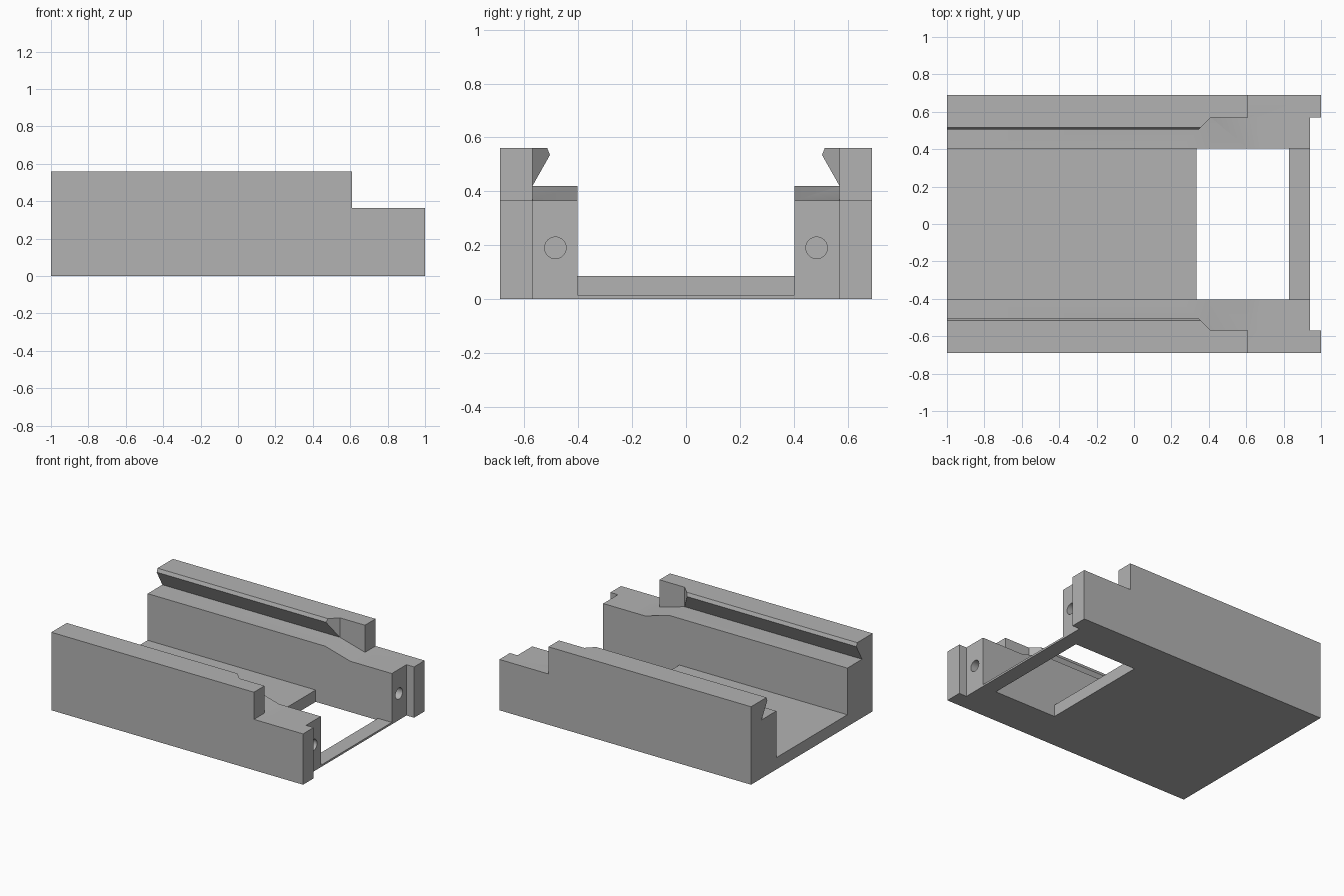
import bpy, bmesh, math
from mathutils import Vector

if "Cube" in bpy.data.objects:
    bpy.data.objects.remove(bpy.data.objects["Cube"], do_unlink=True)

grey = bpy.data.materials.new("plain_grey")
grey.use_nodes = True
GREY = (0.45, 0.45, 0.45, 1)
grey.diffuse_color = GREY
grey.node_tree.nodes["Principled BSDF"].inputs["Base Color"].default_value = GREY


def prism(name, outline, axis, start, end):
    """Extrude a 2D outline along the given axis (outline uses the other two, in order)."""
    bm = bmesh.new()
    verts = []
    for a, b in outline:
        co = [a, b]
        co.insert(axis, start)
        verts.append(bm.verts.new(co))
    face = bm.faces.new(verts)
    ext = bmesh.ops.extrude_face_region(bm, geom=[face])
    shift = Vector((0, 0, 0))
    shift[axis] = end - start
    moved = [g for g in ext["geom"] if isinstance(g, bmesh.types.BMVert)]
    bmesh.ops.translate(bm, vec=shift, verts=moved)
    bmesh.ops.recalc_face_normals(bm, faces=bm.faces)
    mesh = bpy.data.meshes.new(name)
    bm.to_mesh(mesh)
    bm.free()
    mesh.materials.append(grey)
    obj = bpy.data.objects.new(name, mesh)
    bpy.context.collection.objects.link(obj)
    return obj


def box(name, x, y, z):
    return prism(name, [(x[0], y[0]), (x[1], y[0]), (x[1], y[1]), (x[0], y[1])], 2, *z)


def combine(target, other, operation):
    mod = target.modifiers.new(other.name, "BOOLEAN")
    mod.operation, mod.solver, mod.object = operation, "EXACT", other
    other.hide_render = True
    other.hide_set(True)
    return other


INNER, LEDGE, OUTER = 0.403, 0.57, 0.69      # side wall stations in y
TOP, SHELF, LOW = 0.56, 0.42, 0.365          # heights
POST, STEP, RAMP = 0.94, 0.61, 0.41          # stations in x

# Side wall with an undercut dovetail rail
body = prism("slide_body", [(INNER, 0), (OUTER, 0), (OUTER, TOP), (0.515, TOP),
                            (0.505, 0.535), (LEDGE, SHELF), (INNER, SHELF)], 0, -1, 1)

circle = [(0.485 + 0.04 * math.cos(t * math.tau / 32),
           0.19 + 0.04 * math.sin(t * math.tau / 32)) for t in range(32)]
helpers = [
    # Lowered end of the wall
    combine(body, box("step_cutter", (STEP, 1.2), (0.3, 0.8), (LOW, 0.8)), "DIFFERENCE"),
    # Slope from the ledge down to the low end
    combine(body, prism("ramp_cutter", [(RAMP, SHELF), (STEP, LOW), (0.7, LOW), (0.7, 0.8),
                                        (RAMP, 0.8)], 1, 0.3, LEDGE), "DIFFERENCE"),
    # Angled end of the rail overhang
    combine(body, prism("rail_end_cutter", [(RAMP, LEDGE), (RAMP - 0.27, 0.3), (0.7, 0.3),
                                            (0.7, LEDGE)], 2, SHELF, 0.8), "DIFFERENCE"),
    # Recessed post end and its blind screw hole
    combine(body, box("post_cutter", (POST, 1.2), (0.3, LEDGE), (-0.2, 0.8)), "DIFFERENCE"),
    combine(body, prism("screw_hole_cutter", circle, 0, 0.7, 1.1), "DIFFERENCE"),
]

# Opposite wall
mirror = body.modifiers.new("opposite_wall", "MIRROR")
mirror.use_axis = (False, True, False)
mirror.use_clip = False
mirror.use_mirror_merge = False

# Floor plate and the thin lip beyond the opening
helpers += [
    combine(body, box("floor_plate", (-1, 0.335), (-INNER, INNER), (0, 0.085)), "UNION"),
    combine(body, box("thin_lip", (0.83, POST), (-INNER, INNER), (0, 0.014)), "UNION"),
]

# Bake the modifiers and drop the helpers
bpy.context.view_layer.update()
graph = bpy.context.evaluated_depsgraph_get()
baked = bpy.data.meshes.new_from_object(body.evaluated_get(graph))
body.modifiers.clear()
body.data = baked
for helper in helpers:
    bpy.data.objects.remove(helper, do_unlink=True)

# Smooth only the shallow screw hole facets
bpy.ops.object.select_all(action="DESELECT")
body.select_set(True)
bpy.context.view_layer.objects.active = body
bpy.ops.object.shade_smooth_by_angle(angle=math.radians(20))
